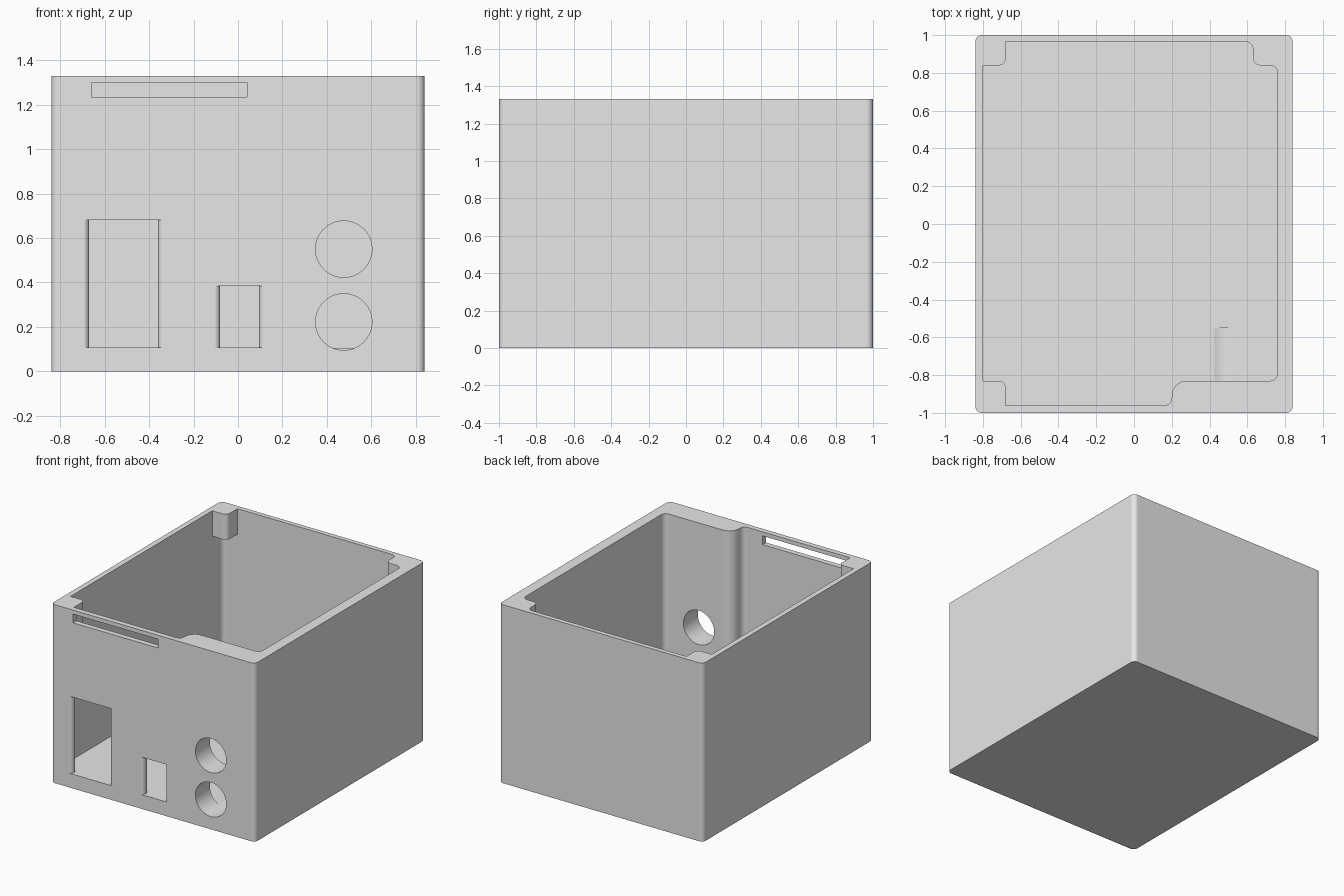
import bpy, bmesh, math
from mathutils import Vector

if "Cube" in bpy.data.objects:
    bpy.data.objects.remove(bpy.data.objects["Cube"], do_unlink=True)

grey = bpy.data.materials.new("plain_grey")
grey.use_nodes = True
grey.diffuse_color = (0.8, 0.8, 0.8, 1)
grey.node_tree.nodes["Principled BSDF"].inputs["Base Color"].default_value = (0.8, 0.8, 0.8, 1)


def rounded(points, steps=10):
    """Round the corners of a 2D outline; each point is x, y and an optional radius."""
    out = []
    for i, p in enumerate(points):
        c = Vector(p[:2])
        if len(p) < 3:
            out.append(c)
            continue
        a = (Vector(points[i - 1][:2]) - c).normalized()
        b = (Vector(points[(i + 1) % len(points)][:2]) - c).normalized()
        half = a.angle(b) / 2
        start = c + a * p[2] / math.tan(half)
        end = c + b * p[2] / math.tan(half)
        centre = c + (a + b).normalized() * p[2] / math.sin(half)
        sweep = (start - centre).angle_signed(end - centre)
        for k in range(steps + 1):
            t = -sweep * k / steps
            v = start - centre
            out.append(centre + Vector((v.x * math.cos(t) - v.y * math.sin(t),
                                        v.x * math.sin(t) + v.y * math.cos(t))))
    return out


def prism(name, outline, low, high, axis="Z"):
    """Extrude an outline along z, or along y for a front-facing shape."""
    bm = bmesh.new()
    place = (lambda p, h: (p[0], p[1], h)) if axis == "Z" else (lambda p, h: (p[0], h, p[1]))
    rings = [[bm.verts.new(place(p, h)) for p in outline] for h in (low, high)]
    for ring in rings:
        bm.faces.new(ring)
    n = len(outline)
    for i in range(n):
        j = (i + 1) % n
        bm.faces.new((rings[0][i], rings[0][j], rings[1][j], rings[1][i]))
    bmesh.ops.recalc_face_normals(bm, faces=bm.faces)
    mesh = bpy.data.meshes.new(name)
    bm.to_mesh(mesh)
    bm.free()
    mesh.materials.append(grey)
    obj = bpy.data.objects.new(name, mesh)
    bpy.context.collection.objects.link(obj)
    return obj


def activate(obj):
    bpy.ops.object.select_all(action="DESELECT")
    obj.select_set(True)
    bpy.context.view_layer.objects.active = obj


def cut(target, cutter):
    cutter.hide_render = True
    mod = target.modifiers.new("cut", "BOOLEAN")
    mod.operation = "DIFFERENCE"
    mod.solver = "EXACT"
    mod.object = cutter
    activate(target)
    bpy.ops.object.modifier_apply(modifier=mod.name)
    bpy.data.objects.remove(cutter, do_unlink=True)


FLOOR, TOP = 0.105, 1.33

# Outer body with rounded upright edges
body = prism("enclosure", rounded([(-0.84, -1, 0.035), (0.84, -1, 0.035),
                                   (0.84, 1, 0.035), (-0.84, 1, 0.035)]), 0, TOP)

# Cavity, stepped at the front right and the back right
cavity = prism("cavity", rounded([
    (-0.80, -0.96, 0.04), (0.20, -0.96, 0.04), (0.20, -0.83, 0.08), (0.76, -0.83, 0.04),
    (0.76, 0.84, 0.04), (0.63, 0.84, 0.04), (0.63, 0.965, 0.04), (-0.80, 0.965, 0.04)]),
    FLOOR, TOP + 0.1)

# Short corner posts under the rim, kept out of the cavity
for side, inner in ((1, 0.84), (-1, 0.83)):
    post = prism("corner_post", rounded([(-0.9, side * inner), (-0.68, side * inner, 0.035),
                                         (-0.68, side * 1.1), (-0.9, side * 1.1)]),
                 TOP - 0.19, TOP + 0.2)
    cut(cavity, post)
cut(body, cavity)

# Port windows with flared sides
for x0, x1, top in ((-0.67, -0.36, 0.68), (-0.08, 0.095, 0.385)):
    y = -1.001
    flare = rounded([(x0 - 0.05, -1.05), (x0 - 0.05, y), (x0, y, 0.03), (x0, -0.9),
                     (x1, -0.9), (x1, y, 0.03), (x1 + 0.05, y), (x1 + 0.05, -1.05)])
    cut(body, prism("port_window", flare, FLOOR + 0.001, top))

# Round holes; the lower one grazes the floor
for z in (0.55, 0.222):
    circle = [(0.476 + 0.127 * math.cos(a), z + 0.127 * math.sin(a))
              for a in (math.tau * k / 64 for k in range(64))]
    cut(body, prism("round_hole", circle, -1.1, -0.55, "Y"))

# Long slot below the rim
cut(body, prism("slot", [(-0.66, 1.235), (0.04, 1.235), (0.04, 1.30), (-0.66, 1.30)],
                -1.1, -0.9, "Y"))

# Smooth fillets, flat walls
activate(body)
bpy.ops.object.shade_smooth_by_angle(angle=math.radians(30))
weighted = body.modifiers.new("weighted_normals", "WEIGHTED_NORMAL")
weighted.keep_sharp = True
